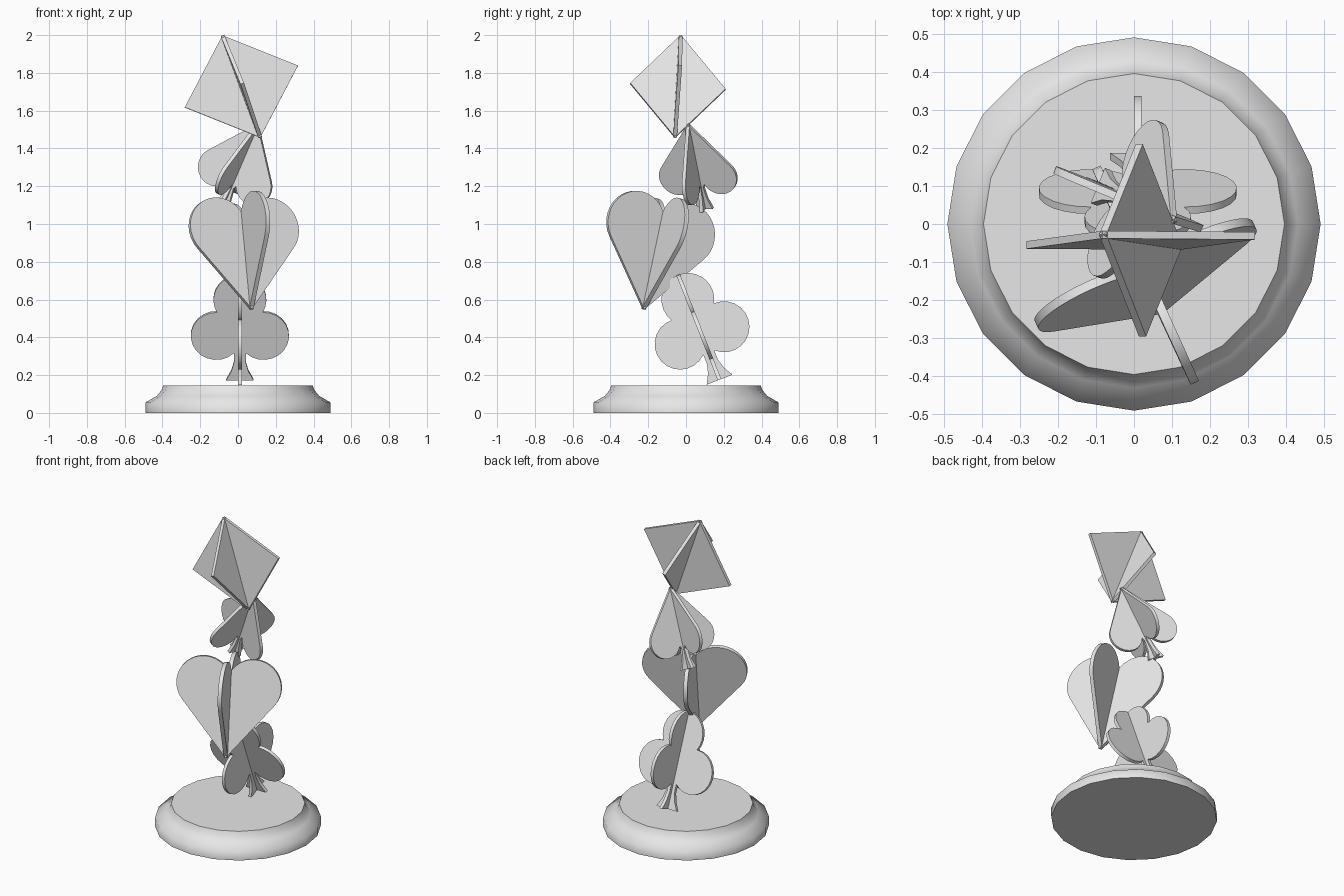
import bpy, bmesh, math
from mathutils import Vector, Matrix

cube = bpy.data.objects.get("Cube")
if cube:
    bpy.data.objects.remove(cube, do_unlink=True)

gray = bpy.data.materials.new("plain_gray")
gray.use_nodes = True
gray.diffuse_color = (0.8, 0.8, 0.8, 1)
gray.node_tree.nodes["Principled BSDF"].inputs["Base Color"].default_value = (0.8, 0.8, 0.8, 1)


def finish(name, bm, angle):
    bmesh.ops.recalc_face_normals(bm, faces=bm.faces)
    mesh = bpy.data.meshes.new(name)
    bm.to_mesh(mesh)
    bm.free()
    mesh.materials.append(gray)
    obj = bpy.data.objects.new(name, mesh)
    bpy.context.collection.objects.link(obj)
    bpy.ops.object.select_all(action='DESELECT')
    obj.select_set(True)
    bpy.context.view_layer.objects.active = obj
    bpy.ops.object.shade_smooth_by_angle(angle=math.radians(angle))


def arc(cx, cy, r, start, end, steps=14):
    angles = [math.radians(start + (end - start) * i / steps) for i in range(steps + 1)]
    return [(cx + r * math.cos(a), cy + r * math.sin(a)) for a in angles]


def mirrored(half):
    """Close a right-hand half outline with its mirror image."""
    return half + [(-x, y) for x, y in reversed(half) if x > 0.001]


def plate(name, outline, origin, side, up, thickness):
    normal = side.cross(up)
    frame = Matrix((side, up, normal)).transposed()
    bm = bmesh.new()
    rings = [[bm.verts.new(origin + frame @ Vector((x, y, d))) for x, y in outline]
             for d in (-thickness / 2, thickness / 2)]
    bm.faces.new(rings[0])
    bm.faces.new(rings[1])
    count = len(outline)
    for i in range(count):
        j = (i + 1) % count
        bm.faces.new((rings[0][i], rings[0][j], rings[1][j], rings[1][i]))
    finish(name, bm, 35)


def crossed_suit(name, half, origin, up, side, thickness=0.02, cross_scale=1.0):
    """Two identical plates crossing at right angles on a leaning axis."""
    up = Vector(up).normalized()
    side = Vector(side)
    side = (side - up * side.dot(up)).normalized()
    outline = mirrored(half)
    plate(name + "_plate", outline, Vector(origin), side, up, thickness)
    narrow = [(x * cross_scale, y) for x, y in outline]
    plate(name + "_cross_plate", narrow, Vector(origin), up.cross(side), up, thickness)


# Round pedestal, turned from a profile
SIDES = 20
bm = bmesh.new()
rings = []
for r, z in ((0.49, 0), (0.49, 0.055), (0.43, 0.09), (0.405, 0.12), (0.395, 0.146)):
    rings.append([bm.verts.new((r * math.cos(math.tau * i / SIDES),
                                r * math.sin(math.tau * i / SIDES), z)) for i in range(SIDES)])
for low, high in zip(rings, rings[1:]):
    for i in range(SIDES):
        j = (i + 1) % SIDES
        bm.faces.new((low[i], low[j], high[j], high[i]))
bm.faces.new(rings[0])
bm.faces.new(rings[-1])
finish("pedestal", bm, 62)

# Club: flared stem, side lobe, top lobe
club = [(0.073, -0.252), (0.045, -0.2), (0.031, -0.15)]
club += arc(0.125, 0, 0.135, -134, 92) + arc(0, 0.205, 0.14, -29, 90, 9)
crossed_suit("club", club, (0.01, 0.085, 0.41), (0, -0.367, 0.93), (1, 0, 0))

# Heart: straight flank from the tip, round lobe, notch
heart = [(0, 0)] + arc(0.15, 0.44, 0.165, -39.6, 155.4, 18)
crossed_suit("heart", heart, (0.07, -0.225, 0.548), (-0.09, 0.206, 0.975),
             (0.909, 0.416, 0), 0.024)

# Spade: flared stem, round lobe, straight flank to the tip
spade = [(0.05, -0.185), (0.03, -0.13), (0.02, -0.06)]
spade += arc(0.12, 0, 0.1, -155, 38.7) + [(0, 0.31)]
crossed_suit("spade", spade, (-0.015, 0.065, 1.25), (0.387, -0.177, 0.903),
             (0.38, -0.15, -0.19))

# Diamond: four corners, the crossing plate a little narrower
diamond = [(0, -0.289), (0.32, 0), (0, 0.289)]
crossed_suit("diamond", diamond, (0.018, -0.043, 1.728), (-0.2, 0.03, 0.54),
             (0.6, 0.025, 0.235), 0.02, 0.79)
